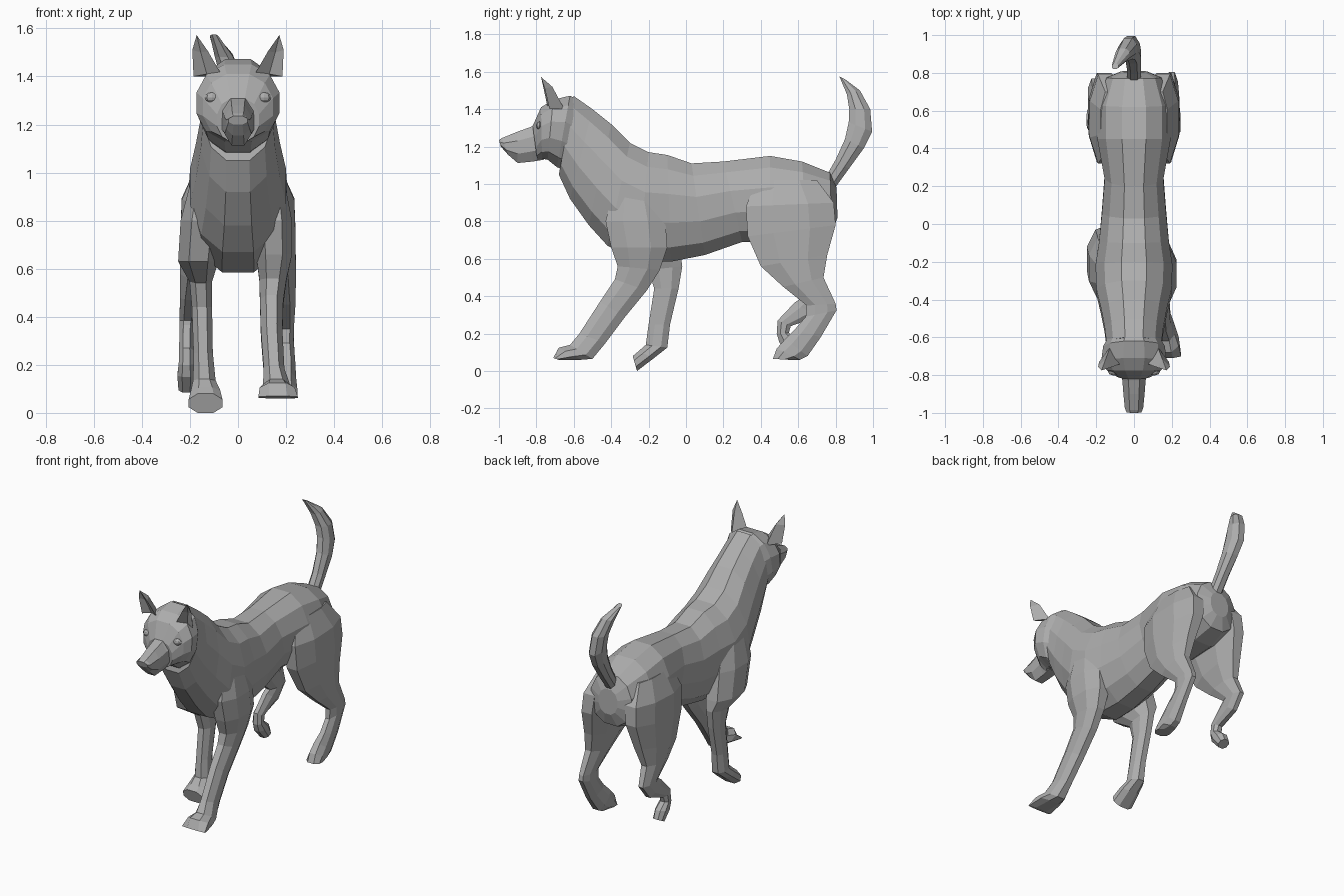
import bpy, bmesh, math
from mathutils import Vector

grey = bpy.data.materials.new("grey fur")
grey.diffuse_color = (0.42, 0.42, 0.42, 1)


def finish(name, bm):
    """Turn a bmesh into a flat-shaded grey object."""
    bmesh.ops.recalc_face_normals(bm, faces=bm.faces)
    me = bpy.data.meshes.new(name)
    bm.to_mesh(me)
    bm.free()
    me.materials.append(grey)
    ob = bpy.data.objects.new(name, me)
    bpy.context.collection.objects.link(ob)
    return ob


def loft(name, rings, n):
    """Each ring: front/top edge (y, z), back/bottom edge (y, z), half width, centre x."""
    bm = bmesh.new()
    loops = []
    for y1, z1, y2, z2, w, x in rings:
        loop = []
        for k in range(n):
            a = 2 * math.pi * (k + 0.5) / n
            u = math.cos(a) / math.cos(math.pi / n)
            s = math.copysign(abs(math.sin(a)) ** 0.85, math.sin(a))
            t = (1 - u) / 2
            loop.append(bm.verts.new((x + w * s, y1 + (y2 - y1) * t, z1 + (z2 - z1) * t)))
        loops.append(loop)
    for a, b in zip(loops, loops[1:]):
        for k in range(n):
            j = (k + 1) % n
            bm.faces.new((a[k], a[j], b[j], b[k]))
    bm.faces.new(loops[0])
    bm.faces.new(loops[-1])
    return finish(name, bm)


# Trunk and neck
loft("body", [
    (.805, .98, .81, .82, .07, 0), (.77, 1.06, .78, .74, .15, 0),
    (.62, 1.12, .65, .70, .20, 0), (.45, 1.15, .45, .69, .20, 0),
    (.20, 1.12, .30, .69, .16, 0), (.03, 1.11, .10, .62, .175, 0),
    (-.10, 1.155, -.08, .585, .19, 0), (-.20, 1.17, -.25, .585, .21, 0),
    (-.30, 1.22, -.42, .67, .205, 0), (-.40, 1.32, -.52, .78, .18, 0),
    (-.50, 1.40, -.62, .92, .16, 0), (-.60, 1.47, -.68, 1.05, .15, 0)], 12)

# Skull and muzzle
loft("head", [
    (-.56, 1.44, -.62, 1.06, .13, 0), (-.62, 1.472, -.69, 1.09, .168, 0),
    (-.71, 1.45, -.74, 1.13, .178, 0), (-.775, 1.41, -.77, 1.135, .15, 0),
    (-.82, 1.31, -.795, 1.125, .09, 0)], 12)
loft("muzzle", [
    (-.78, 1.325, -.76, 1.13, .08, 0), (-.83, 1.305, -.82, 1.12, .066, 0),
    (-.90, 1.28, -.90, 1.112, .06, 0), (-.985, 1.245, -.95, 1.155, .052, 0),
    (-1.0, 1.235, -.99, 1.20, .042, 0)], 8)

# Tail curling up and to one side
loft("tail", [
    (.76, 1.06, .79, .97, .04, 0), (.80, 1.13, .87, 1.08, .04, 0),
    (.85, 1.24, .95, 1.19, .045, -.005), (.87, 1.33, .995, 1.28, .048, -.015),
    (.873, 1.40, .985, 1.40, .048, -.03), (.86, 1.48, .93, 1.50, .04, -.06),
    (.82, 1.575, .85, 1.56, .018, -.10)], 8)

# Front legs: one reaching forward, one planted under the chest
loft("front_leg_forward", [
    (-.38, 1.0, -.18, 1.0, .05, .14), (-.43, .80, -.11, .80, .085, .145),
    (-.40, .66, -.10, .66, .08, .15), (-.365, .56, -.14, .54, .06, .145),
    (-.38, .49, -.21, .43, .052, .14), (-.46, .37, -.325, .29, .048, .14),
    (-.57, .20, -.43, .15, .046, .15), (-.62, .14, -.50, .065, .06, .16),
    (-.68, .125, -.56, .06, .078, .163), (-.71, .07, -.68, .06, .088, .167)], 8)
loft("front_leg_planted", [
    (-.38, 1.0, -.16, 1.0, .05, -.14), (-.40, .80, -.07, .80, .095, -.15),
    (-.34, .63, -.03, .63, .09, -.165), (-.20, .54, -.02, .56, .05, -.155),
    (-.17, .44, -.04, .44, .045, -.15), (-.20, .25, -.085, .25, .043, -.145),
    (-.215, .14, -.10, .125, .05, -.14), (-.255, .105, -.17, .07, .065, -.135),
    (-.285, .08, -.262, .0, .075, -.135)], 8)


# Hind legs: shared thigh, different lower legs
def thigh(s):
    return [(.38, 1.02, .70, 1.02, .05, .13 * s), (.32, .88, .79, .90, .09, .15 * s),
            (.33, .72, .80, .78, .085, .16 * s), (.40, .56, .755, .62, .065, .18 * s)]


loft("hind_leg_planted", thigh(1) + [
    (.52, .45, .735, .50, .048, .195), (.645, .35, .80, .36, .035, .20),
    (.64, .29, .805, .325, .034, .20), (.58, .22, .72, .18, .036, .205),
    (.53, .17, .65, .08, .045, .20), (.485, .12, .61, .06, .05, .20),
    (.465, .065, .55, .06, .05, .20)], 8)
loft("hind_leg_raised", thigh(-1) + [
    (.50, .47, .72, .50, .045, -.20), (.61, .385, .77, .38, .035, -.21),
    (.58, .365, .70, .29, .033, -.213), (.49, .27, .56, .24, .032, -.215),
    (.485, .20, .55, .205, .034, -.215), (.50, .15, .60, .165, .04, -.215),
    (.56, .085, .62, .115, .035, -.215)], 8)

# Ears with a hollow front, and almond eyes
for side, s in (("right", 1), ("left", -1)):
    bm = bmesh.new()
    pts = [(.185, -.73, 1.40), (.125, -.65, 1.40), (.07, -.74, 1.41), (.13, -.71, 1.41),
           (.19, -.755, 1.51), (.15, -.715, 1.52), (.125, -.76, 1.505), (.155, -.74, 1.50),
           (.172, -.775, 1.572)]
    v = [bm.verts.new((x * s, y, z)) for x, y, z in pts]
    for k in range(4):
        j = (k + 1) % 4
        bm.faces.new((v[k], v[j], v[4 + j], v[4 + k]))
        bm.faces.new((v[4 + k], v[4 + j], v[8]))
    bm.faces.new(v[:4])
    finish("ear_" + side, bm)

    bm = bmesh.new()
    bmesh.ops.create_uvsphere(bm, u_segments=8, v_segments=6, radius=1)
    for p in bm.verts:
        p.co = Vector((p.co.x * .03 + .108 * s, p.co.y * .02 - .782, p.co.z * .022 + 1.312))
    finish("eye_" + side, bm)
